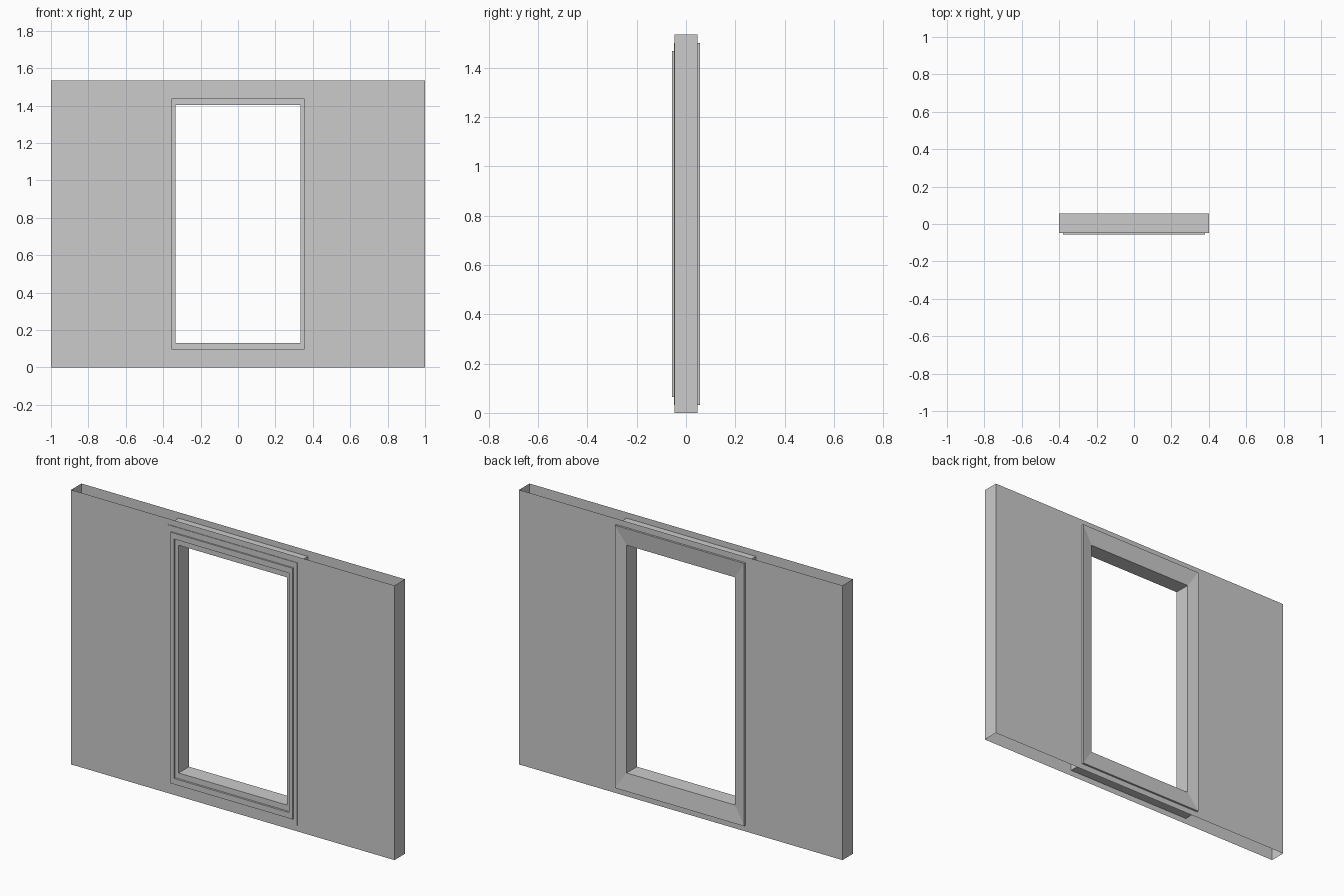
import bpy, bmesh

if "Cube" in bpy.data.objects:
    bpy.data.objects.remove(bpy.data.objects["Cube"])

# half width and bottom/top heights
WALL = (1.0, 0.0, 1.535)
OUTER = (0.40, 0.033, 1.502)
OPENING = (0.335, 0.13, 1.403)
WALL_Y = 0.046


def rect(t):
    """Rectangle between the frame's outer edge (t=0) and the opening (t=1)."""
    return tuple(a + (b - a) * t for a, b in zip(OUTER, OPENING))


def ring(bm, size, y):
    w, lo, hi = size
    return [bm.verts.new((x, y, z)) for x, z in ((-w, lo), (w, lo), (w, hi), (-w, hi))]


def bridge(bm, a, b, sides=range(4)):
    for i in sides:
        j = (i + 1) % 4
        bm.faces.new((a[i], a[j], b[j], b[i]))


def finish(bm, name):
    bmesh.ops.recalc_face_normals(bm, faces=bm.faces)
    mesh = bpy.data.meshes.new(name)
    bm.to_mesh(mesh)
    bm.free()
    obj = bpy.data.objects.new(name, mesh)
    bpy.context.collection.objects.link(obj)
    return obj


# Hollow wall: front and back skins with a window hole, closed ends, open top and bottom
bm = bmesh.new()
front, back = ring(bm, WALL, -WALL_Y), ring(bm, WALL, WALL_Y)
bridge(bm, front, ring(bm, OUTER, -WALL_Y))
bridge(bm, back, ring(bm, OUTER, WALL_Y))
bridge(bm, front, back, sides=(1, 3))
finish(bm, "wall")

# Window frame: stepped moulding in front, sloped casing behind, swept round the opening
profile = [(0, -0.049), (1/3, -0.049), (1/3, -0.057), (2/3, -0.057),
           (2/3, -0.046), (1, -0.046), (1, 0.046), (0, 0.057)]
bm = bmesh.new()
rings = [ring(bm, rect(t), y) for t, y in profile]
for a, b in zip(rings, rings[1:] + rings[:1]):
    bridge(bm, a, b)
finish(bm, "window_frame")
